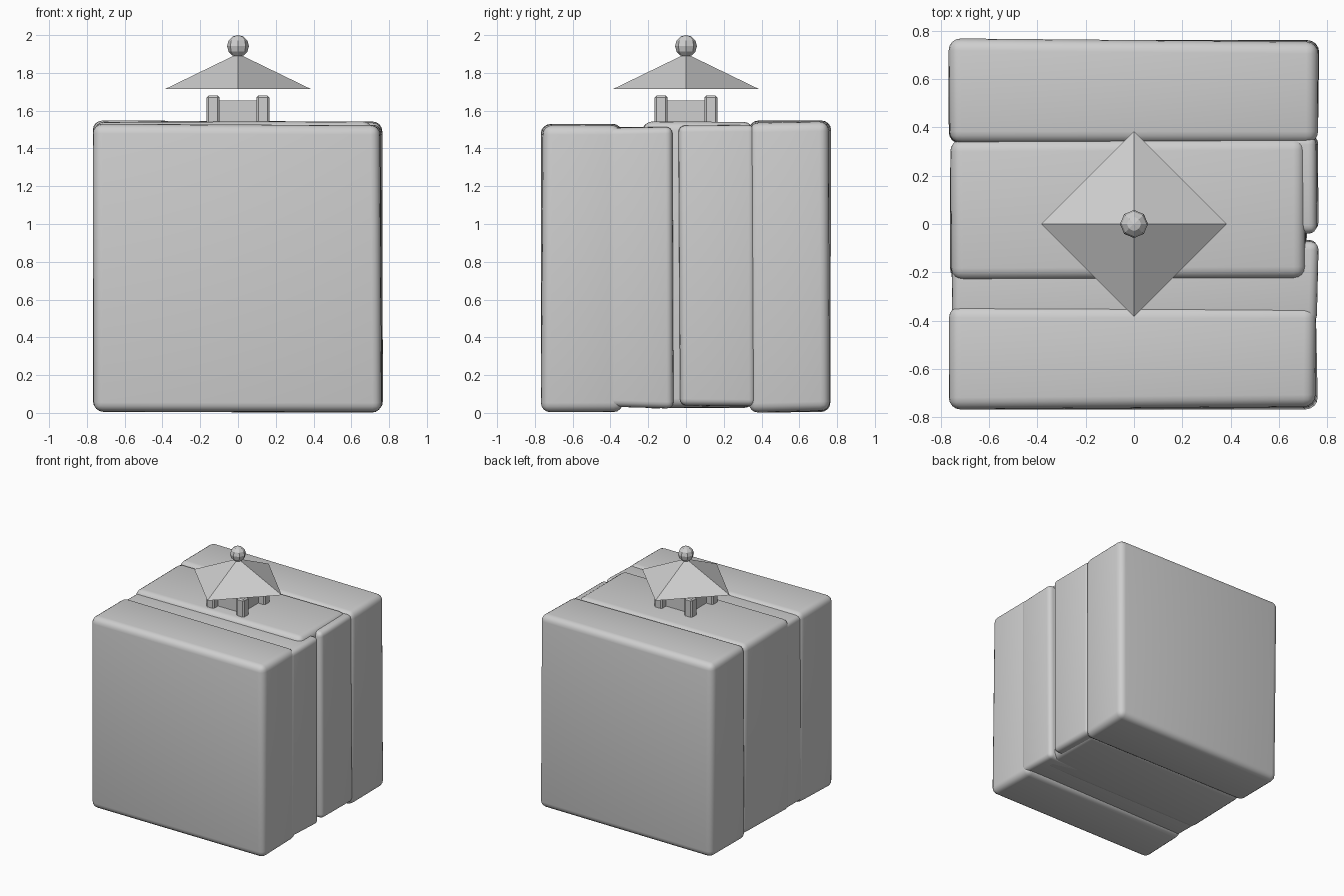
import bpy, bmesh, math, random
from mathutils import Vector

if "Cube" in bpy.data.objects:
    bpy.data.objects.remove(bpy.data.objects["Cube"])

random.seed(4)
stone = bpy.data.materials.new("pale grey stone")
stone.diffuse_color = (0.62, 0.62, 0.62, 1)
stone.use_nodes = True
stone.node_tree.nodes["Principled BSDF"].inputs["Base Color"].default_value = stone.diffuse_color


def finish(name, bm, smooth=False):
    bmesh.ops.recalc_face_normals(bm, faces=bm.faces)
    me = bpy.data.meshes.new(name)
    bm.to_mesh(me)
    bm.free()
    ob = bpy.data.objects.new(name, me)
    me.materials.append(stone)
    bpy.context.collection.objects.link(ob)
    if smooth:
        bpy.ops.object.select_all(action='DESELECT')
        ob.select_set(True)
        bpy.context.view_layer.objects.active = ob
        bpy.ops.object.shade_smooth_by_angle(angle=math.radians(35))
    return ob


def box(name, x, y, z, bevel, segments=1, jitter=0.0, smooth=False):
    """Bevelled box from (min, max) ranges; jitter pulls corners inward."""
    bm = bmesh.new()
    bmesh.ops.create_cube(bm, size=1)
    for v in bm.verts:
        lim = (x, y, z)
        co = []
        for i in range(3):
            s = 1 if v.co[i] > 0 else 0
            pull = random.uniform(0, jitter) * (1 - 2 * s)
            co.append(lim[i][s] + pull)
        v.co = Vector(co)
    if bevel:
        bmesh.ops.bevel(bm, geom=bm.edges[:], offset=bevel, segments=segments,
                        profile=0.5, affect='EDGES')
    return finish(name, bm, smooth)


# Weathered block: overlapping rounded strata running left to right
strata = [
    ("front_slab", (-0.77, 0.765), (-0.77, -0.33), (0.0, 1.535), 0.05),
    ("front_seam_layer", (-0.765, 0.77), (-0.42, -0.06), (0.02, 1.515), 0.035),
    ("middle_slab", (-0.765, 0.72), (-0.24, 0.36), (0.02, 1.545), 0.05),
    ("right_middle_layer", (0.2, 0.77), (-0.045, 0.37), (0.03, 1.525), 0.035),
    ("back_slab", (-0.77, 0.77), (0.33, 0.77), (0.0, 1.55), 0.05),
]
for name, x, y, z, b in strata:
    box(name, x, y, z, b, 4, 0.015, True)

# Lantern chamber and its four corner posts
box("lantern_chamber", (-0.11, 0.11), (-0.11, 0.11), (1.5, 1.655), 0)
for sx in (-1, 1):
    for sy in (-1, 1):
        cx, cy = 0.132 * sx, 0.132 * sy
        box("lantern_post", (cx - 0.034, cx + 0.034), (cy - 0.034, cy + 0.034),
            (1.5, 1.68), 0.01)

# Four-sided roof, corners on the axes
bm = bmesh.new()
rim = [bm.verts.new((0.385 * math.cos(i * math.pi / 2),
                     0.385 * math.sin(i * math.pi / 2), 1.715)) for i in range(4)]
apex = bm.verts.new((0, 0, 1.902))
bm.faces.new(rim)
for i in range(4):
    bm.faces.new((rim[i], rim[(i + 1) % 4], apex))
finish("roof", bm)

# Ball finial
bm = bmesh.new()
bmesh.ops.create_uvsphere(bm, u_segments=8, v_segments=6, radius=0.058)
bmesh.ops.translate(bm, verts=bm.verts, vec=(0, 0, 1.942))
finish("finial_ball", bm)
